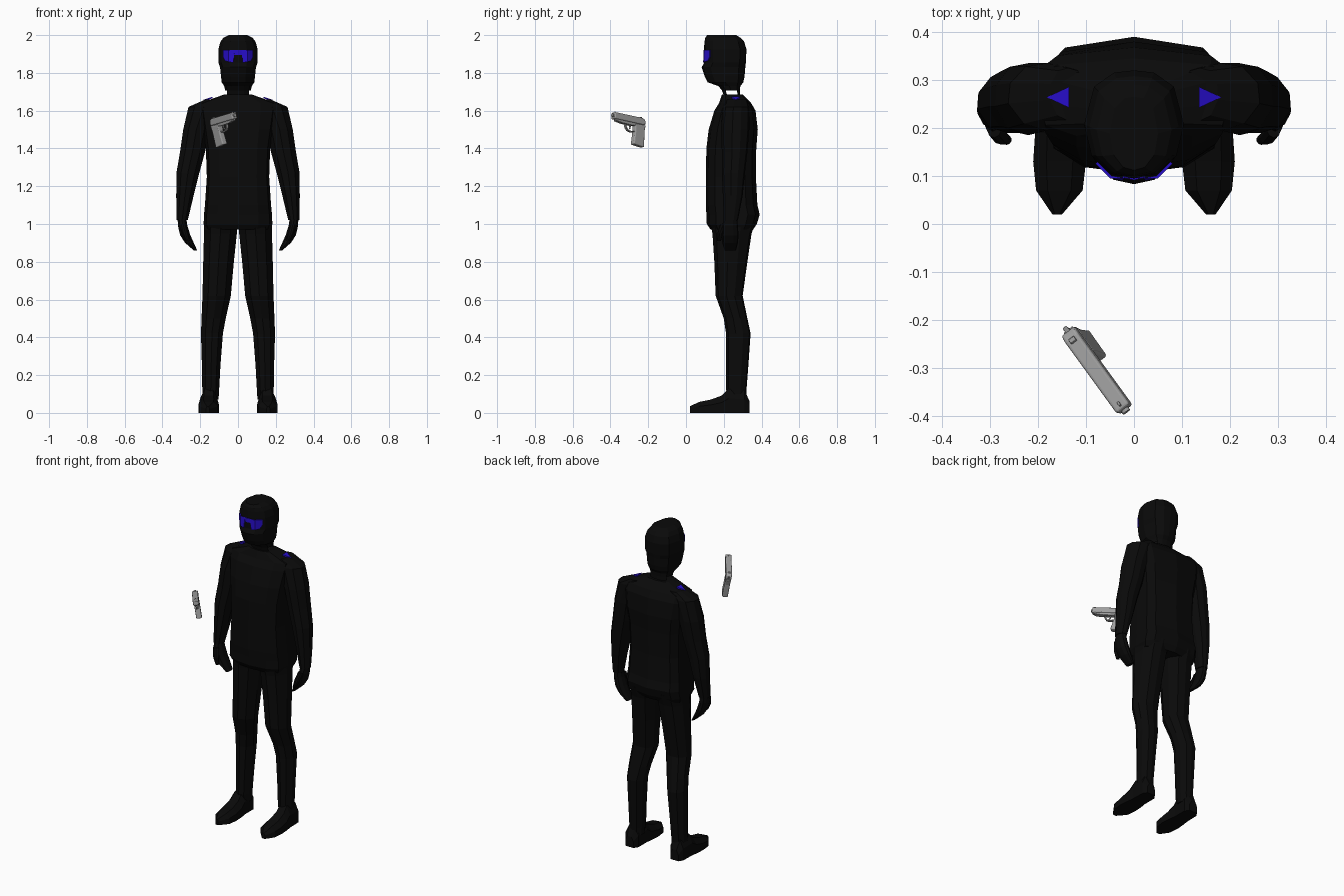
import bpy, bmesh, math
from mathutils import Matrix, Vector


def material(name, rgb):
    m = bpy.data.materials.new(name)
    m.diffuse_color = (*rgb, 1)
    return m


BLACK = material("black cloth", (0.003, 0.003, 0.003))
BLUE = material("blue", (0.02, 0.004, 0.58))
GREY = material("gun grey", (0.35, 0.35, 0.35))


def finish(name, bm, mat, mirror=False):
    bmesh.ops.recalc_face_normals(bm, faces=bm.faces)
    me = bpy.data.meshes.new(name)
    bm.to_mesh(me)
    bm.free()
    me.materials.append(mat)
    ob = bpy.data.objects.new(name, me)
    bpy.context.collection.objects.link(ob)
    if mirror:
        ob.modifiers.new("mirror", "MIRROR").use_mirror_merge = False
    return ob


def loft(rings):
    """Skin a list of equal-length point rings and cap both ends."""
    bm = bmesh.new()
    vs = [[bm.verts.new(p) for p in r] for r in rings]
    n = len(vs[0])
    for a, b in zip(vs, vs[1:]):
        for i in range(n):
            j = (i + 1) % n
            bm.faces.new((a[i], a[j], b[j], b[i]))
    bm.faces.new(vs[0])
    bm.faces.new(vs[-1])
    return bm


def full(half):
    """Mirror a half section (front to back) into a closed one."""
    return half + [(-u, v) for u, v in reversed(half[1:-1])]


def slab_rings(section, rows):
    """rows: z, x0, x1, y0, y1 -> horizontal rings."""
    return [[((x0 + x1) / 2 + u * (x1 - x0) / 2, y0 + v * (y1 - y0), z) for u, v in section]
            for z, x0, x1, y0, y1 in rows]


def centred(rows):
    return [(z, -w, w, a, b) for z, w, a, b in rows]


TORSO = full([(0, 0), (.6, .05), (.92, .18), (1, .45), (1, .78), (.8, .92), (0, 1)])
HEAD = full([(0, 0), (.45, .04), (.85, .21), (1, .5), (.8, .85), (.4, .98), (0, 1)])
LIMB = full([(0, 0), (.6, .1), (1, .4), (.95, .7), (.55, .95), (0, 1)])

# Jacket
finish("jacket", loft(slab_rings(TORSO, centred([
    (.97, .170, .130, .355), (1.0, .182, .110, .375), (1.05, .180, .108, .390),
    (1.10, .175, .105, .378), (1.25, .165, .105, .370), (1.40, .170, .108, .372),
    (1.50, .185, .120, .380), (1.60, .200, .150, .368), (1.64, .200, .175, .345),
    (1.685, .075, .190, .300)]))), BLACK)

# Hooded head with neck, open at the sides of the collar
bm = loft(slab_rings(HEAD, centred([
    (1.68, .068, .200, .285), (1.708, .068, .190, .285), (1.73, .073, .172, .288),
    (1.75, .086, .115, .303), (1.78, .090, .100, .310), (1.83, .095, .083, .314),
    (1.855, .104, .097, .317), (1.925, .104, .095, .320), (1.965, .093, .098, .308),
    (1.985, .078, .102, .290), (2.0, .050, .112, .265)])))
bm.normal_update()
gap = [f for f in bm.faces if f.calc_center_median().z < 1.70 and abs(f.normal.x) > .85]
bmesh.ops.delete(bm, geom=gap, context="FACES_ONLY")
finish("head", bm, BLACK)

# Visor: one half with a bridge over the nose, mirrored
bm = bmesh.new()
cols = [(0, .0915, 1.895, 1.92), (.024, .0965, 1.895, 1.92), (.024, .0965, 1.855, 1.92),
        (.047, .1005, 1.858, 1.92), (.066, .1195, 1.865, 1.92), (.076, .1295, 1.885, 1.92)]
for a, b in zip(cols, cols[1:]):
    if a[0] < b[0]:
        bm.faces.new([bm.verts.new(p) for p in (
            (a[0], a[1], a[2]), (b[0], b[1], b[2]), (b[0], b[1], b[3]), (a[0], a[1], a[3]))])
bmesh.ops.remove_doubles(bm, verts=bm.verts, dist=1e-5)
ob = finish("visor", bm, BLUE, True)
ob.modifiers.new("thickness", "SOLIDIFY").thickness = .006

# Shoulder badges
tri = [(.135, .242, 1.674), (.182, .264, 1.658), (.135, .286, 1.674)]
finish("shoulder_badges", loft([[(x, y, z - d) for x, y, z in tri] for d in (0, .008)]), BLUE, True)

# Sleeves
finish("sleeves", loft(slab_rings(LIMB, [
    (1.658, .10, .175, .215, .325), (1.62, .10, .262, .195, .335), (1.50, .15, .290, .185, .335),
    (1.38, .175, .307, .190, .325), (1.27, .205, .326, .190, .312), (1.15, .235, .327, .195, .300),
    (1.02, .266, .326, .200, .275)])), BLACK, True)

# Hands and thumbs
finish("hands", loft(slab_rings(LIMB, [
    (1.04, .275, .320, .205, .270), (.99, .268, .318, .190, .275), (.94, .252, .306, .188, .278),
    (.90, .234, .280, .192, .275), (.86, .216, .234, .205, .265)])), BLACK, True)
finish("thumbs", loft(slab_rings(LIMB, [
    (1.0, .275, .308, .180, .225), (.95, .262, .295, .166, .195),
    (.91, .255, .275, .165, .185)])), BLACK, True)

# Trousers
finish("trousers", loft(slab_rings(LIMB, [
    (1.02, .003, .178, .125, .370), (.95, .006, .180, .140, .347), (.80, .022, .184, .150, .325),
    (.62, .038, .188, .157, .300), (.50, .065, .193, .200, .325), (.42, .080, .196, .212, .342),
    (.25, .093, .191, .213, .330), (.12, .100, .189, .213, .320),
    (.07, .103, .188, .222, .318)])), BLACK, True)

# Shoes, skinned from toe to heel
rings = []
for y, x0, x1, t in [(.02, .150, .170, .035), (.07, .107, .204, .058), (.13, .100, .210, .070),
                     (.19, .104, .206, .092), (.225, .110, .200, .128), (.31, .110, .198, .120),
                     (.335, .128, .182, .065)]:
    k = (x1 - x0) * .25
    rings.append([(x0, y, 0), (x1, y, 0), (x1, y, t * .6), (x1 - k, y, t),
                  (x0 + k, y, t), (x0, y, t * .6)])
finish("shoes", loft(rings), BLACK, True)

# Pistol frame: local x to the muzzle, y to its left, z up, origin at the rear top
pitch, roll = math.radians(10), math.radians(9)
flat = Vector((.588, -.809, 0))
fwd = flat * math.cos(pitch) + Vector((0, 0, math.sin(pitch)))
side = Vector((.809, .588, 0))
up = fwd.cross(side)
side, up = (side * math.cos(roll) + up * math.sin(roll),
            up * math.cos(roll) - side * math.sin(roll))
GUN = Matrix((fwd, side, up)).transposed().to_4x4()
GUN.translation = (-.142, -.222, 1.556)


def gun_part(name, outline, width, bevel):
    """Extrude a side outline (along, height) to a width and round its edges."""
    bm = loft([[(x, s * width / 2, z) for x, z in outline] for s in (-1, 1)])
    ob = finish(name, bm, GREY)
    ob.matrix_world = GUN
    m = ob.modifiers.new("round", "BEVEL")
    m.width, m.segments, m.limit_method = bevel, 3, "ANGLE"
    return ob


gun_part("pistol_slide", [(.006, -.005), (.0, -.015), (.0, -.036), (.205, -.036),
                          (.205, 0), (.02, 0)], .034, .010)
gun_part("pistol_frame", [(-.006, -.03), (.012, -.045), (.09, -.052), (.15, -.050),
                          (.19, -.044), (.19, -.03)], .026, .003)
gun_part("pistol_grip", [(-.004, -.036), (.066, -.040), (.064, -.075), (.070, -.150),
                         (.000, -.156), (.002, -.07)], .032, .006)
gun_part("pistol_trigger", [(.085, -.048), (.095, -.048), (.092, -.064), (.098, -.076),
                            (.090, -.070)], .008, .001)
gun_part("pistol_hammer", [(-.010, -.008), (.004, -.012), (.004, -.03), (-.004, -.03)], .010, .002)
gun_part("pistol_front_sight", [(.185, -.002), (.198, -.002), (.195, .005), (.19, .005)], .005, .001)
gun_part("pistol_rear_sight", [(.018, -.002), (.032, -.002), (.028, .005), (.02, .005)], .014, .001)

# Trigger guard: bent flat loop
path = [(.062, -.082), (.085, -.088), (.108, -.084), (.122, -.068), (.128, -.046)]
inner = [(.062, -.076), (.085, -.081), (.104, -.078), (.116, -.064), (.121, -.046)]
gun_part("pistol_trigger_guard", path + inner[::-1], .014, .001)

# Muzzle
bm = bmesh.new()
bmesh.ops.create_cone(bm, cap_ends=True, segments=12, radius1=.009, radius2=.009, depth=.012,
                      matrix=Matrix.Translation((.206, 0, -.017)) @ Matrix.Rotation(math.pi / 2, 4, "Y"))
finish("pistol_muzzle", bm, GREY).matrix_world = GUN
